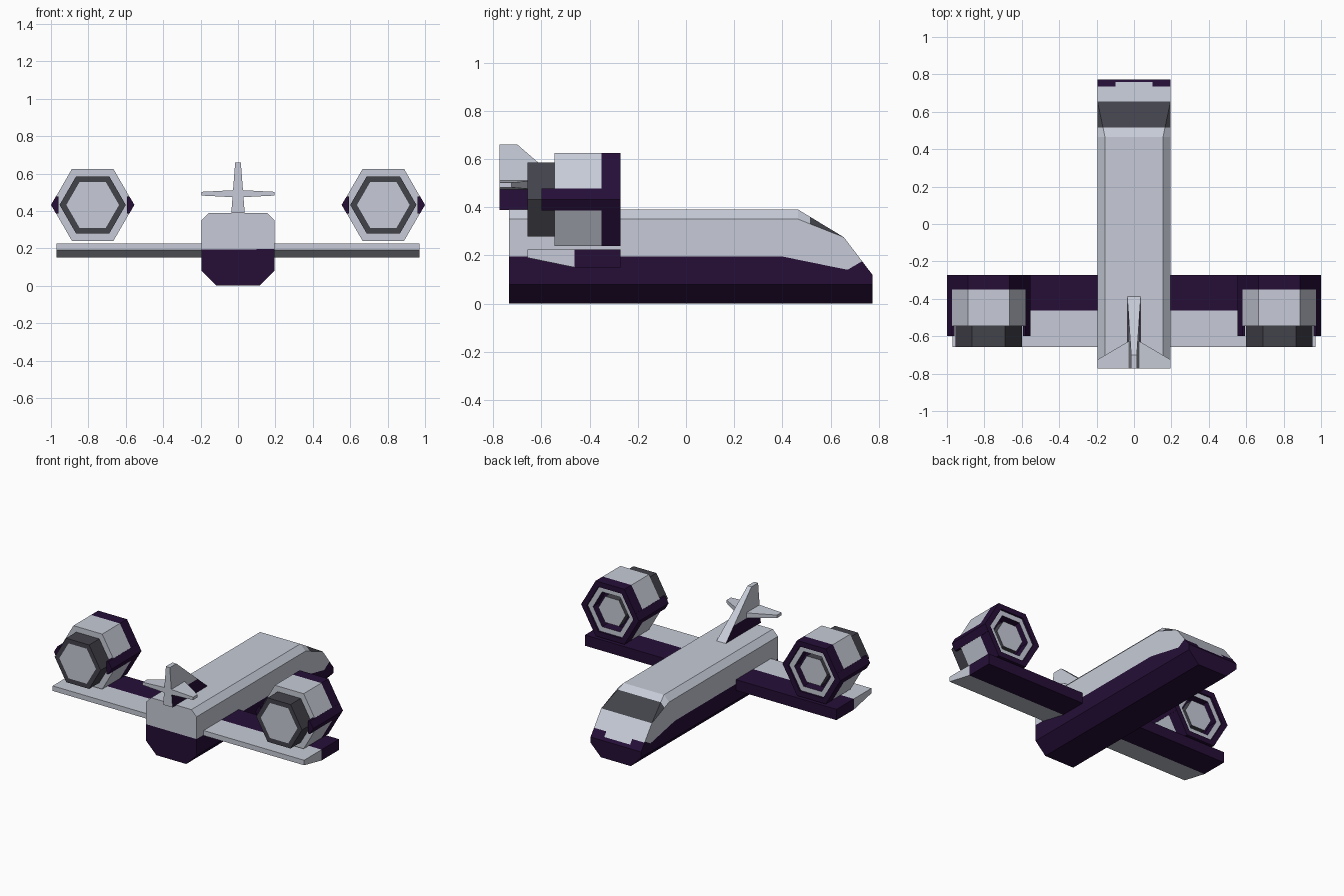
import bpy, bmesh, math
from mathutils import Vector

if "Cube" in bpy.data.objects:
    bpy.data.objects.remove(bpy.data.objects["Cube"])


def material(name, rgb):
    m = bpy.data.materials.new(name)
    m.diffuse_color = (*rgb, 1)
    m.use_nodes = True
    m.node_tree.nodes["Principled BSDF"].inputs["Base Color"].default_value = m.diffuse_color
    return m


LIGHT, PURPLE, DARK = 0, 1, 2
MATS = [material("light grey", (0.57, 0.60, 0.68)),
        material("deep purple", (0.019, 0.0045, 0.039)),
        material("dark grey", (0.055, 0.055, 0.070))]


def finish(name, bm, rule):
    """Turn a bmesh into an object, colouring each face by a rule."""
    bmesh.ops.recalc_face_normals(bm, faces=bm.faces)
    bm.normal_update()
    for f in bm.faces:
        f.material_index = rule(f.calc_center_median(), f.normal)
    me = bpy.data.meshes.new(name)
    bm.to_mesh(me)
    bm.free()
    for m in MATS:
        me.materials.append(m)
    ob = bpy.data.objects.new(name, me)
    bpy.context.collection.objects.link(ob)
    return ob


def hull(points):
    bm = bmesh.new()
    for p in points:
        bm.verts.new(p)
    bmesh.ops.convex_hull(bm, input=bm.verts)
    bmesh.ops.dissolve_limit(bm, angle_limit=0.01, verts=bm.verts, edges=bm.edges)
    return bm


def cut(bm, co, no):
    bmesh.ops.bisect_plane(bm, geom=bm.verts[:] + bm.edges[:] + bm.faces[:],
                           plane_co=co, plane_no=no, dist=1e-5)


# Fuselage: chamfered box with sloping nose
half = [(0.115, 0), (0.195, 0.08), (0.195, 0.35), (0.155, 0.39)]
pts = []
for s in (-1, 1):
    pts += [(s * x, y, z) for x, z in half for y in (-0.735, 0.465)]
    pts += [(s * 0.195, 0.655, 0.275), (s * 0.195, 0.773, 0.12),
            (s * 0.195, 0.773, 0.08), (s * 0.115, 0.773, 0)]
body = hull(pts)
cut(body, (0, 0, 0.195), (0, 0, 1))
for y in (0.4, 0.515, 0.655, 0.67, 0.735, 0.758):
    cut(body, (0, y, 0), (0, 1, 0))
for x in (-0.1, 0.1):
    cut(body, (x, 0, 0), (1, 0, 0))
cut(body, (0, 0.4, 0.195), (0, 0.055, 0.27))
cut(body, (0, 0.67, 0.14), (0, -0.035, 0.06))


def body_rule(c, n):
    if n.z > 0.3 and c.y > 0.655:          # nose plate with notch
        return PURPLE if c.y > (0.758 if abs(c.x) < 0.1 else 0.735) else LIGHT
    if n.z > 0.3 and c.y > 0.515:          # windscreen
        return DARK
    if c.y < 0.4:
        line = 0.195
    elif c.y < 0.67:
        line = 0.195 - (c.y - 0.4) * 0.055 / 0.27
    else:
        line = 0.14 + (c.y - 0.67) * 0.035 / 0.06
    return PURPLE if c.z < line else LIGHT


finish("fuselage", body, body_rule)

# Wing: one straight plank with a tapered trailing underside
profile = [(-0.657, 0.225), (-0.272, 0.225), (-0.272, 0.15), (-0.463, 0.15), (-0.657, 0.19)]
wing = hull([(x, y, z) for x in (-0.97, 0.97) for y, z in profile])
cut(wing, (0, -0.463, 0), (0, 1, 0))
finish("wing", wing, lambda c, n: PURPLE if c.y > -0.463 else LIGHT)

# Tail fin: purple lower sides, light edges and tip
fin = hull([p for s in (-1, 1) for p in
            ((s * 0.036, -0.385, 0.388), (s * 0.036, -0.773, 0.388),
             (s * 0.015, -0.70, 0.66), (s * 0.015, -0.773, 0.66))])
cut(fin, (0, 0, 0.475), (0, 0, 1))
finish("tail_fin", fin,
       lambda c, n: PURPLE if abs(n.x) > 0.7 and c.z < 0.475 else LIGHT)

# Tailplane
for s, side in ((-1, "left"), (1, "right")):
    finish("tailplane_" + side, hull(
        [(s * x, y, z) for x, y0, z0, z1 in
         ((0.0, -0.61, 0.472, 0.512), (0.195, -0.725, 0.482, 0.502))
         for y in (y0, -0.773) for z in (z0, z1)]), lambda c, n: LIGHT)


def hex_lathe(name, cx, cz, rings, cols):
    """Six-sided shell through (radius, y) rings, cols giving each band's colour."""
    bm = bmesh.new()
    loops = [[bm.verts.new((cx + r * math.cos(k * math.pi / 3), y,
                            cz + r * math.sin(k * math.pi / 3))) for k in range(6)]
             for r, y in rings]
    tag = {}
    for a, b, c in zip(loops, loops[1:], cols[1:]):
        for k in range(6):
            j = (k + 1) % 6
            tag[bm.faces.new((a[k], a[j], b[j], b[k]))] = c
    tag[bm.faces.new(loops[0])] = cols[0]
    tag[bm.faces.new(loops[-1])] = cols[-1]
    colours = iter([tag[f] for f in bm.faces])
    return finish(name, bm, lambda c, n: next(colours))


CZ, R = 0.432, 0.222
for s, side in ((-1, "left"), (1, "right")):
    cx = s * 0.777
    # Engine from rear exhaust to front intake, with recessed hub
    hex_lathe("engine_" + side, cx, CZ,
              [(0.141, -0.657), (0.177, -0.657), (0.177, -0.545), (R, -0.545),
               (R, -0.35), (R, -0.272), (0.18, -0.272), (0.18, -0.285),
               (0.14, -0.285), (0.14, -0.35), (0.105, -0.35), (0.105, -0.295)],
              [LIGHT, DARK, DARK, LIGHT, LIGHT, PURPLE, PURPLE, PURPLE,
               LIGHT, PURPLE, PURPLE, DARK, LIGHT])
    # the last colour above is the hub face
    # Purple runners along the inner and outer corners
    for t, where in ((-1, "a"), (1, "b")):
        e = R + 0.001
        finish(f"engine_runner_{side}_{where}", hull(
            [(cx + t * x, y, CZ + z) for y in (-0.6, -0.272)
             for x, z in ((0.183, 0.045), (0.183, -0.045), (e, 0),
                          (e - 0.026, 0.045), (e - 0.026, -0.045))]),
            lambda c, n: PURPLE)
